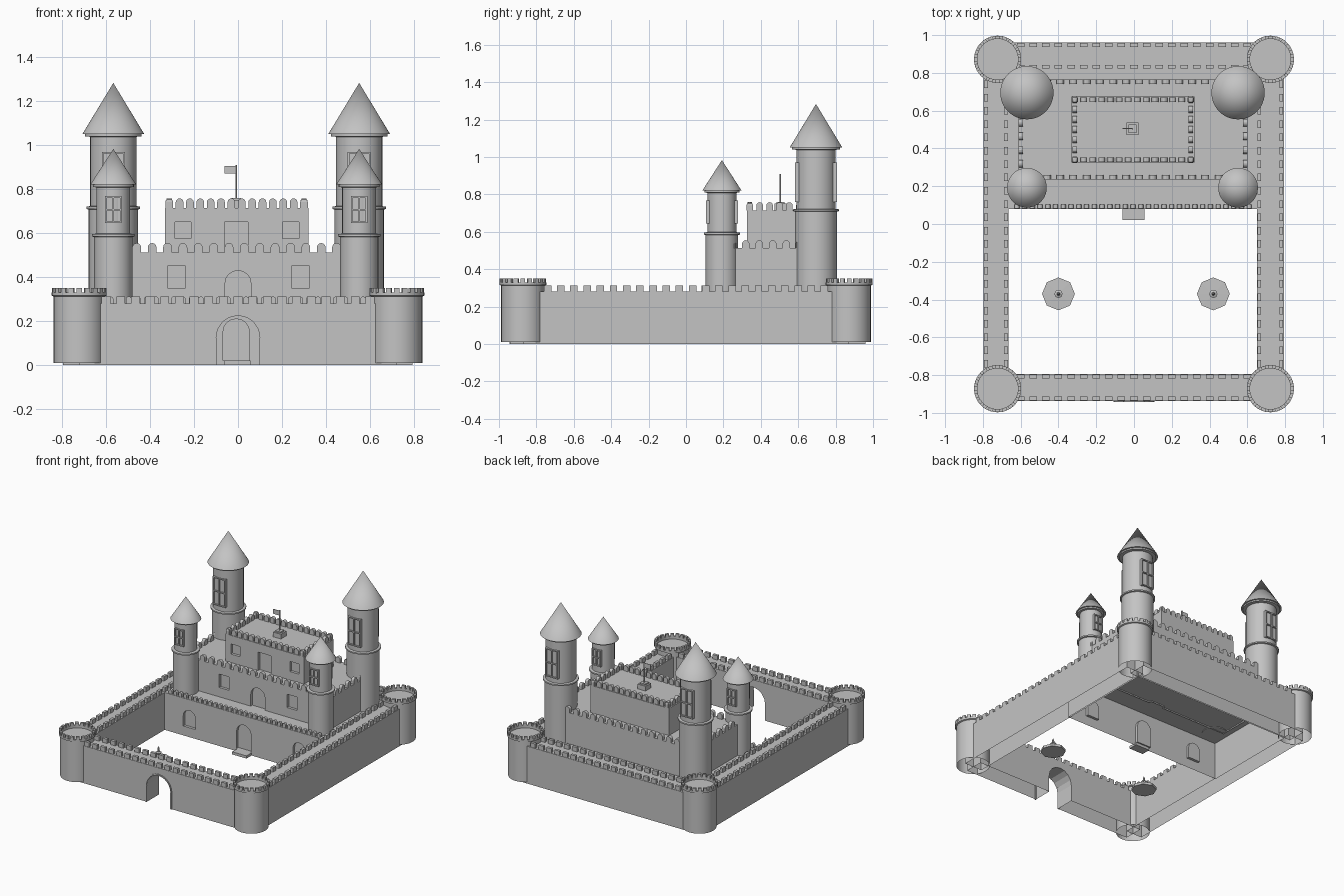
import bpy, bmesh, math
from mathutils import Matrix, Vector

if "Cube" in bpy.data.objects:
    bpy.data.objects.remove(bpy.data.objects["Cube"])

stone = bpy.data.materials.new("grey stone")
stone.use_nodes = True
GREY = (0.55, 0.55, 0.55, 1)
stone.diffuse_color = GREY
stone.node_tree.nodes["Principled BSDF"].inputs["Base Color"].default_value = GREY

AXIS = -0.008      # centre line of the keep
WALK = 0.28        # height of walls and terrace


# Shape helpers
def finish(bm, name, smooth=False):
    bmesh.ops.recalc_face_normals(bm, faces=bm.faces)
    mesh = bpy.data.meshes.new(name)
    bm.to_mesh(mesh)
    bm.free()
    mesh.materials.append(stone)
    ob = bpy.data.objects.new(name, mesh)
    bpy.context.collection.objects.link(ob)
    if smooth:
        bpy.ops.object.select_all(action='DESELECT')
        ob.select_set(True)
        bpy.context.view_layer.objects.active = ob
        bpy.ops.object.shade_smooth_by_angle(angle=math.radians(35))
    return ob


def box(bm, x, y, z):
    size = [b - a for a, b in (x, y, z)]
    mid = [(a + b) / 2 for a, b in (x, y, z)]
    bmesh.ops.create_cube(bm, size=1, matrix=Matrix.LocRotScale(mid, None, size))


def slab(bm, w, h, d, place, rounded=True, steps=8):
    """Upright plate, optionally with a round top, centred in its depth."""
    r = w / 2
    pts = [(-r, 0), (r, 0)]
    if rounded:
        pts += [(r * math.cos(math.pi * i / steps), h - r + r * math.sin(math.pi * i / steps))
                for i in range(steps + 1)]
    else:
        pts += [(r, h), (-r, h)]
    verts = [bm.verts.new(place @ Vector((x, -d / 2, z))) for x, z in pts]
    face = bm.faces.new(verts)
    out = bmesh.ops.extrude_face_region(bm, geom=[face])["geom"]
    move = place.to_3x3() @ Vector((0, d, 0))
    bmesh.ops.translate(bm, vec=move, verts=[g for g in out if isinstance(g, bmesh.types.BMVert)])


def lathe(bm, centre, profile, sides=40):
    """Spin (radius, height) points around a vertical axis."""
    verts = [bm.verts.new((centre[0] + r, centre[1], z)) for r, z in profile]
    edges = [bm.edges.new(pair) for pair in zip(verts, verts[1:])]
    bmesh.ops.spin(bm, geom=verts + edges, cent=(*centre, 0), axis=(0, 0, 1),
                   angle=math.tau, steps=sides, use_duplicate=False)
    bmesh.ops.remove_doubles(bm, verts=bm.verts, dist=0.0002)


def merlon_row(bm, start, end, z, n, size, rounded):
    a, b = Vector((*start, z)), Vector((*end, z))
    turn = Matrix.Rotation(math.atan2(b.y - a.y, b.x - a.x), 4, 'Z')
    for i in range(n):
        slab(bm, *size, Matrix.Translation(a.lerp(b, i / (n - 1))) @ turn, rounded, 6)


def merlon_ring(name, x, y, z, nx, ny, size, rounded):
    bm = bmesh.new()
    for yy in y:
        merlon_row(bm, (x[0], yy), (x[1], yy), z, nx, size, rounded)
    for xx in x:
        merlon_row(bm, (xx, y[0]), (xx, y[1]), z, ny, size, rounded)
    finish(bm, name)


def block(name, x, y, z, cuts=()):
    """Hollow-bottomed block; cuts are (x, z, width, height, depth, rounded) on the front."""
    bm = bmesh.new()
    box(bm, x, y, z)
    ob = finish(bm, name)
    if cuts:
        bm = bmesh.new()
        for cx, cz, w, h, d, rounded in cuts:
            slab(bm, w, h, 2 * d, Matrix.Translation((cx, y[0], cz)), rounded)
        cutter = finish(bm, name + "_cutter")
        cutter.hide_render = True
        mod = ob.modifiers.new("openings", 'BOOLEAN')
        mod.object = cutter
        mod.solver = 'EXACT'
        bpy.context.view_layer.objects.active = ob
        bpy.ops.object.modifier_apply(modifier=mod.name)
        bpy.data.objects.remove(cutter)
    bm = bmesh.new()
    bm.from_mesh(ob.data)
    low = [f for f in bm.faces if all(v.co.z < z[0] + 0.001 for v in f.verts)]
    bmesh.ops.delete(bm, geom=low, context='FACES')
    bm.to_mesh(ob.data)
    bm.free()
    return ob


# Outer walls and gate
LEFT, RIGHT = (0.65, 0.793), (-0.796, -0.664)
FRONT, BACK = (-0.937, -0.794), (0.82, 0.96)
block("front_wall", (-0.72, 0.72), FRONT, (0, WALK), [(0, -0.02, 0.2, 0.245, 0.3, True)])
block("back_wall", (-0.72, 0.72), BACK, (0, WALK))
block("left_wall", LEFT, (-0.87, 0.87), (0, WALK))
block("right_wall", RIGHT, (-0.87, 0.87), (0, WALK))

bm = bmesh.new()
small = (0.04, 0.032, 0.02)
for y0, y1 in (FRONT, BACK):
    for y in (y0 + 0.013, y1 - 0.013):
        merlon_row(bm, (-0.6, y), (0.6, y), WALK, 19, small, False)
for x0, x1 in (LEFT, RIGHT):
    for x in (x0 + 0.013, x1 - 0.013):
        merlon_row(bm, (x, -0.74), (x, 0.74), WALK, 22, small, False)
finish(bm, "wall_merlons")

# Gate surround
bm = bmesh.new()
for a in range(12):
    t = math.pi * (a + 0.5) / 12
    box_at = Matrix.Translation((0.103 * math.cos(t), FRONT[0], 0.125 + 0.103 * math.sin(t)))
    bmesh.ops.create_cube(bm, size=1, matrix=box_at @ Matrix.Rotation(-t, 4, 'Y')
                          @ Matrix.Diagonal((0.009, 0.012, 0.028, 1)))
for s in (-1, 1):
    box(bm, (s * 0.103 - 0.0045, s * 0.103 + 0.0045), (FRONT[0] - 0.006, FRONT[0] + 0.006), (0, 0.125))
finish(bm, "gate_surround")

# Corner towers with crenellated tops
for sx, side in ((1, "left"), (-1, "right")):
    for sy, end in ((-1, "front"), (1, "back")):
        c = (0.722 * sx, 0.872 * sy)
        bm = bmesh.new()
        lathe(bm, c, [(0.116, 0.01), (0.116, 0.312), (0.125, 0.316), (0.125, 0.33),
                      (0.108, 0.33), (0.108, 0.312), (0, 0.312)])
        finish(bm, f"{end}_{side}_corner_tower", True)
        bm = bmesh.new()
        for i in range(20):
            place = Matrix.Translation((*c, 0.325)) @ Matrix.Rotation(math.tau * i / 20, 4, 'Z')
            slab(bm, 0.024, 0.026, 0.017, place @ Matrix.Translation((0, 0.116, 0)), False)
        finish(bm, f"{end}_{side}_corner_merlons")

# Terrace and keep tiers
block("terrace", (-0.67, 0.66), (0.08, 0.83), (0, WALK),
      [(AXIS, 0.02, 0.12, 0.19, 0.02, True), (-0.46, 0.07, 0.1, 0.13, 0.02, True),
       (0.45, 0.07, 0.1, 0.13, 0.02, True)])
bm = bmesh.new()
box(bm, (-0.062, 0.056), (0.02, 0.09), (0, 0.02))
finish(bm, "door_step")
bm = bmesh.new()
merlon_row(bm, (-0.62, 0.093), (0.61, 0.093), WALK, 31, (0.026, 0.032, 0.02), True)
finish(bm, "terrace_merlons")

block("lower_keep", (-0.612, 0.6), (0.235, 0.765), (0.27, 0.512),
      [(0, 0.27, 0.118, 0.16, 0.02, True), (-0.28, 0.35, 0.082, 0.1, 0.02, False),
       (0.284, 0.35, 0.082, 0.1, 0.02, False)])
merlon_ring("lower_keep_merlons", (-0.6, 0.588), (0.247, 0.753), 0.51, 18, 8, (0.04, 0.045, 0.024), True)
block("upper_keep", (-0.332, 0.32), (0.325, 0.675), (0.5, 0.715),
      [(AXIS, 0.49, 0.105, 0.16, 0.02, False), (-0.25, 0.575, 0.074, 0.076, 0.02, False),
       (0.24, 0.575, 0.074, 0.076, 0.02, False)])
merlon_ring("upper_keep_merlons", (-0.313, 0.3), (0.341, 0.659), 0.713, 14, 7, (0.035, 0.045, 0.024), True)

# Flag on the roof
bm = bmesh.new()
box(bm, (AXIS - 0.033, AXIS + 0.033), (0.472, 0.538), (0.71, 0.75))
box(bm, (AXIS - 0.022, AXIS + 0.022), (0.483, 0.527), (0.75, 0.76))
finish(bm, "flag_base")
bm = bmesh.new()
lathe(bm, (AXIS, 0.505), [(0.004, 0.755), (0.004, 0.91), (0, 0.91)], 8)
finish(bm, "flag_pole")
bm = bmesh.new()
box(bm, (-0.062, AXIS), (0.503, 0.507), (0.87, 0.905))
finish(bm, "flag")


# Round towers: base, ring, upper shaft, eave, cone roof, windows front and back
def round_tower(name, c, low_r, up_r, ring_z, eave_z, roof_r, tip_z, win):
    bm = bmesh.new()
    lathe(bm, c, [(0, 0.275), (low_r, 0.275), (low_r, ring_z - 0.008), (low_r + 0.01, ring_z - 0.005),
                  (low_r + 0.01, ring_z + 0.005), (up_r, ring_z + 0.008), (up_r, eave_z - 0.012),
                  (roof_r - 0.012, eave_z - 0.01), (roof_r - 0.012, eave_z)])
    finish(bm, name + "_shaft", True)
    bm = bmesh.new()
    lathe(bm, c, [(0, eave_z), (roof_r, eave_z), (0, tip_z)], 48)
    finish(bm, name + "_roof", True)
    bm = bmesh.new()
    w, z0, z1 = win
    bar = 0.008
    for s in (-1, 1):
        def piece(x0, x1, za, zb, reach):
            ys = sorted((c[1] + s * up_r * 0.7, c[1] + s * reach))
            box(bm, (c[0] + x0, c[0] + x1), ys, (za, zb))
        piece(-w / 2, w / 2, z0, z1, up_r - 0.003)
        for x in (-w / 2, -bar / 2, w / 2 - bar):
            piece(x, x + bar, z0, z1, up_r + 0.008)
        for z in (z0, (z0 + z1 - bar) / 2, z1 - bar):
            piece(-w / 2, w / 2, z, z + bar, up_r + 0.008)
    finish(bm, name + "_windows")


for s, side in ((1, "left"), (-1, "right")):
    x = AXIS + s * 0.559
    round_tower(f"back_{side}_tower", (x, 0.695), 0.112, 0.105, 0.715, 1.05, 0.141, 1.283, (0.105, 0.76, 0.97))
    round_tower(f"front_{side}_tower", (x, 0.192), 0.087, 0.077, 0.59, 0.82, 0.105, 0.983, (0.075, 0.645, 0.768))

# Courtyard fountains
for x, side in ((0.42, "left"), (-0.4, "right")):
    bm = bmesh.new()
    lathe(bm, (x, -0.37), [(0, 0.01), (0.087, 0.01), (0.087, 0.028), (0.022, 0.03), (0.014, 0.065),
                           (0.022, 0.075), (0.009, 0.08), (0.007, 0.105), (0, 0.12)], 8)
    finish(bm, f"{side}_fountain")
